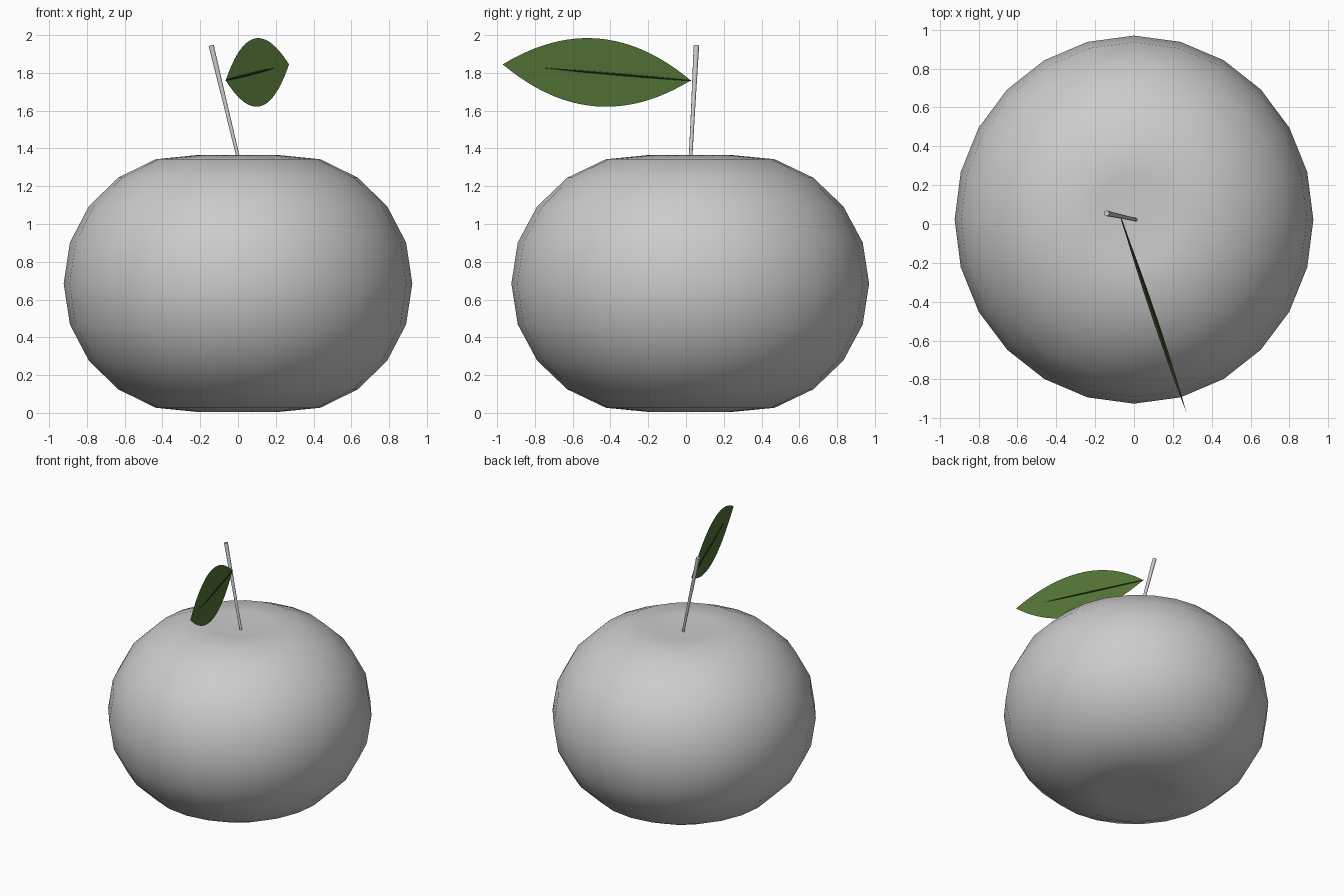
import bpy, math
from mathutils import Vector

if "Cube" in bpy.data.objects:
    bpy.data.objects.remove(bpy.data.objects["Cube"])


def make_object(name, verts, faces, smooth=True, color=None):
    mesh = bpy.data.meshes.new(name)
    mesh.from_pydata([tuple(v) for v in verts], [], faces)
    mesh.update()
    obj = bpy.data.objects.new(name, mesh)
    bpy.context.collection.objects.link(obj)
    for p in mesh.polygons:
        p.use_smooth = smooth
    if color:
        mat = bpy.data.materials.new(name + "_color")
        mat.diffuse_color = (*color, 1)
        mat.use_nodes = True
        mat.node_tree.nodes["Principled BSDF"].inputs["Base Color"].default_value = mat.diffuse_color
        mesh.materials.append(mat)
    return obj


def tube(name, start, end, radii, sides=10, color=None):
    """Straight tube whose radius follows the given list."""
    start, end = Vector(start), Vector(end)
    axis = (end - start).normalized()
    u = axis.cross(Vector((0.3, 1, 0.2))).normalized()
    w = axis.cross(u)
    verts, faces = [], []
    for i, r in enumerate(radii):
        c = start.lerp(end, i / (len(radii) - 1))
        for k in range(sides):
            a = 2 * math.pi * k / sides
            verts.append(c + r * (u * math.cos(a) + w * math.sin(a)))
    for i in range(len(radii) - 1):
        for k in range(sides):
            a, b = i * sides + k, i * sides + (k + 1) % sides
            faces.append((a, b, b + sides, a + sides))
    faces.append(tuple(reversed(range(sides))))
    faces.append(tuple(range(len(verts) - sides, len(verts))))
    obj = make_object(name, verts, faces, True, color)
    bpy.context.view_layer.objects.active = obj
    obj.select_set(True)
    bpy.ops.object.shade_smooth_by_angle(angle=math.radians(40))
    obj.select_set(False)
    return obj


# Fruit body: squashed globe of 24 segments, dimpled at both poles
SEG = 24
CY, MID = 0.0225, 0.685
half = [(0.923, 0), (0.89, 0.217), (0.79, 0.408), (0.635, 0.56), (0.435, 0.658), (0.215, 0.68)]
profile = [(r, MID - h) for r, h in reversed(half[1:])] + [(r, MID + h) for r, h in half]
verts, faces = [], []
for r, z in profile:
    for k in range(SEG):
        a = 2 * math.pi * k / SEG
        verts.append((r * math.cos(a), CY + 1.026 * r * math.sin(a), z))
for i in range(len(profile) - 1):
    for k in range(SEG):
        a, b = i * SEG + k, i * SEG + (k + 1) % SEG
        faces.append((a, b, b + SEG, a + SEG))
bottom, top = len(verts), len(verts) + 1
verts += [(0, CY, 0.05), (0, CY, 1.32)]
last = (len(profile) - 1) * SEG
for k in range(SEG):
    n = (k + 1) % SEG
    faces.append((bottom, n, k))
    faces.append((top, last + k, last + n))
make_object("fruit_body", verts, faces)

# Stem: thin leaning stalk, slightly thicker at the tip
tube("stem", (0.016, 0.021, 1.29), (-0.142, 0.055, 1.945), [0.009, 0.011, 0.0145])

# Leaf: pointed oval blade standing almost upright
base, tip = Vector((-0.065, 0.025, 1.76)), Vector((0.27, -0.97, 1.845))
axis = (tip - base).normalized()
side = axis.cross(Vector((0, 0, 1))).normalized()
across = side.cross(axis).normalized()
if across.z < 0:
    across.negate()
normal = Vector((0.95, 0.32, 0))
across = (across - 0.065 * normal).normalized()
N = 24
verts, faces = [], []
for i in range(N + 1):
    t = i / N
    c = base.lerp(tip, t)
    w = 0.18 * 4 * t * (1 - t)
    verts += [c - across * w, c + Vector((0, 0, 0.004)) * math.sin(math.pi * t), c + across * w]
for i in range(N):
    for j in range(2):
        a = i * 3 + j
        quad = (a, a + 1, a + 4, a + 3)
        if i == 0:
            quad = (0, 4, 3) if j == 0 else (0, 5, 4)
        elif i == N - 1:
            quad = (a, a + 1, N * 3)
        faces.append(quad)
make_object("leaf", verts, faces, True, (0.09, 0.18, 0.037))

# Leaf vein: slender rib along the middle, tapering at both ends
tube("leaf_vein", base, base.lerp(tip, 0.77), [0.003, 0.006, 0.007, 0.006, 0.001],
     6, (0.025, 0.06, 0.012))
